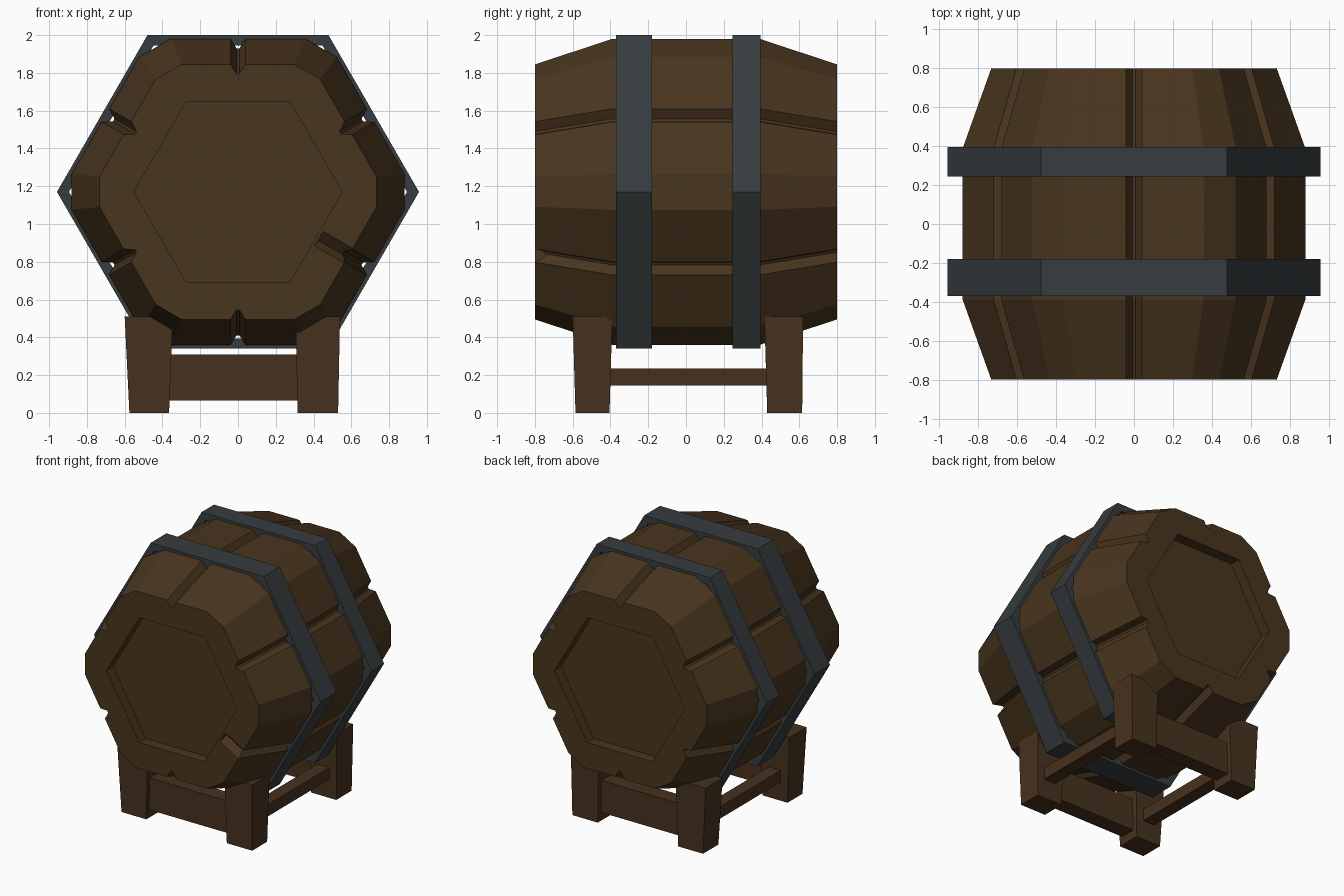
import bpy, bmesh, math
from mathutils import Vector

if "Cube" in bpy.data.objects:
    bpy.data.objects.remove(bpy.data.objects["Cube"])

CZ = 1.17  # height of the barrel axis


def material(name, rgb):
    m = bpy.data.materials.new(name)
    m.diffuse_color = (*rgb, 1)
    m.use_nodes = True
    m.node_tree.nodes["Principled BSDF"].inputs["Base Color"].default_value = m.diffuse_color
    return m


stave_wood = material("stave_wood", (0.066, 0.035, 0.013))
stand_wood = material("stand_wood", (0.062, 0.031, 0.013))
iron = material("iron", (0.038, 0.046, 0.050))


def loft(name, rings, mat=None, closed=False):
    """Bridge equal-sized rings of points; cap the ends unless the loft is closed."""
    bm = bmesh.new()
    rows = [[bm.verts.new(p) for p in ring] for ring in rings]
    n = len(rows[0])
    pairs = list(zip(rows, rows[1:])) + ([(rows[-1], rows[0])] if closed else [])
    for a, b in pairs:
        for i in range(n):
            j = (i + 1) % n
            bm.faces.new((a[i], a[j], b[j], b[i]))
    if not closed:
        bm.faces.new(rows[0])
        bm.faces.new(rows[-1])
    bmesh.ops.recalc_face_normals(bm, faces=bm.faces)
    me = bpy.data.meshes.new(name)
    bm.to_mesh(me)
    bm.free()
    ob = bpy.data.objects.new(name, me)
    bpy.context.collection.objects.link(ob)
    if mat:
        me.materials.append(mat)
    return ob


def polar(r, t, angle, y):
    """Point r outward and t sideways from the barrel axis."""
    c, s = math.cos(angle), math.sin(angle)
    return Vector((r * c - t * s, y, CZ + r * s + t * c))


def hexagon(apothem, y):
    h = apothem * math.tan(math.pi / 6)
    return [polar(apothem, h, math.radians(30 + 60 * k), y) for k in range(6)]


def stave_ring(a, y):
    """Hexagon with chamfered corners and a groove in the middle of each side."""
    flat = a * 0.442
    side = [(a, -flat), (a, -0.040), (a - 0.05, -0.008),
            (a - 0.05, 0.008), (a, 0.040), (a, flat)]
    return [polar(r, t, math.radians(30 + 60 * k), y)
            for k in range(6) for r, t in side]


def cut(target, cutter):
    cutter.hide_render = True
    mod = target.modifiers.new("cut", 'BOOLEAN')
    mod.operation = 'DIFFERENCE'
    mod.solver = 'EXACT'
    mod.object = cutter
    bpy.context.view_layer.objects.active = target
    bpy.ops.object.modifier_apply(modifier=mod.name)
    bpy.data.objects.remove(cutter)


# Barrel body
barrel = loft("barrel_staves", [stave_ring(0.675, -0.80), stave_ring(0.81, -0.39),
                                stave_ring(0.81, 0.39), stave_ring(0.675, 0.80)], stave_wood)

# Recessed hexagonal heads
for s in (-1, 1):
    cut(barrel, loft("head_cutter", [hexagon(0.477, s * 0.72), hexagon(0.477, s * 0.9)]))

# Chip in the front rim
wedge = [(-0.05, -0.85), (0.05, -0.85), (0.045, -0.80), (-0.01, -0.74), (-0.045, -0.80)]
cut(barrel, loft("chip_cutter", [[polar(r, t, math.radians(-30), y) for t, y in wedge]
                                 for r in (0.495, 0.85)]))

# Iron hoops
for name, y0, y1 in (("front_hoop", -0.37, -0.18), ("back_hoop", 0.245, 0.395)):
    loft(name, [hexagon(0.83, y0), hexagon(0.83, y1),
                hexagon(0.775, y1), hexagon(0.775, y0)], iron, closed=True)


def rect(x0, x1, y0, y1, z):
    return [(x0, y0, z), (x1, y0, z), (x1, y1, z), (x0, y1, z)]


def box(name, x0, x1, y0, y1, z0, z1):
    loft(name, [rect(x0, x1, y0, y1, z0), rect(x0, x1, y0, y1, z1)], stand_wood)


# Tapered stand legs: (bottom, top) spans in x and y
legs_x = {"left": ((-0.575, -0.365), (-0.60, -0.345)), "right": ((0.315, 0.53), (0.305, 0.54))}
legs_y = {"front": ((-0.585, -0.405), (-0.60, -0.39)), "back": ((0.43, 0.615), (0.415, 0.62))}
for nx, (xb, xt) in legs_x.items():
    for ny, (yb, yt) in legs_y.items():
        loft(f"{ny}_{nx}_leg", [rect(*xb, *yb, 0), rect(*xt, *yt, 0.51)], stand_wood)

# Cross beams and side rails
for name, y in (("front_beam", -0.50), ("back_beam", 0.52)):
    box(name, -0.40, 0.35, y - 0.06, y + 0.06, 0.065, 0.31)
for name, x in (("left_rail", -0.47), ("right_rail", 0.425)):
    box(name, x - 0.05, x + 0.05, -0.43, 0.45, 0.145, 0.235)
